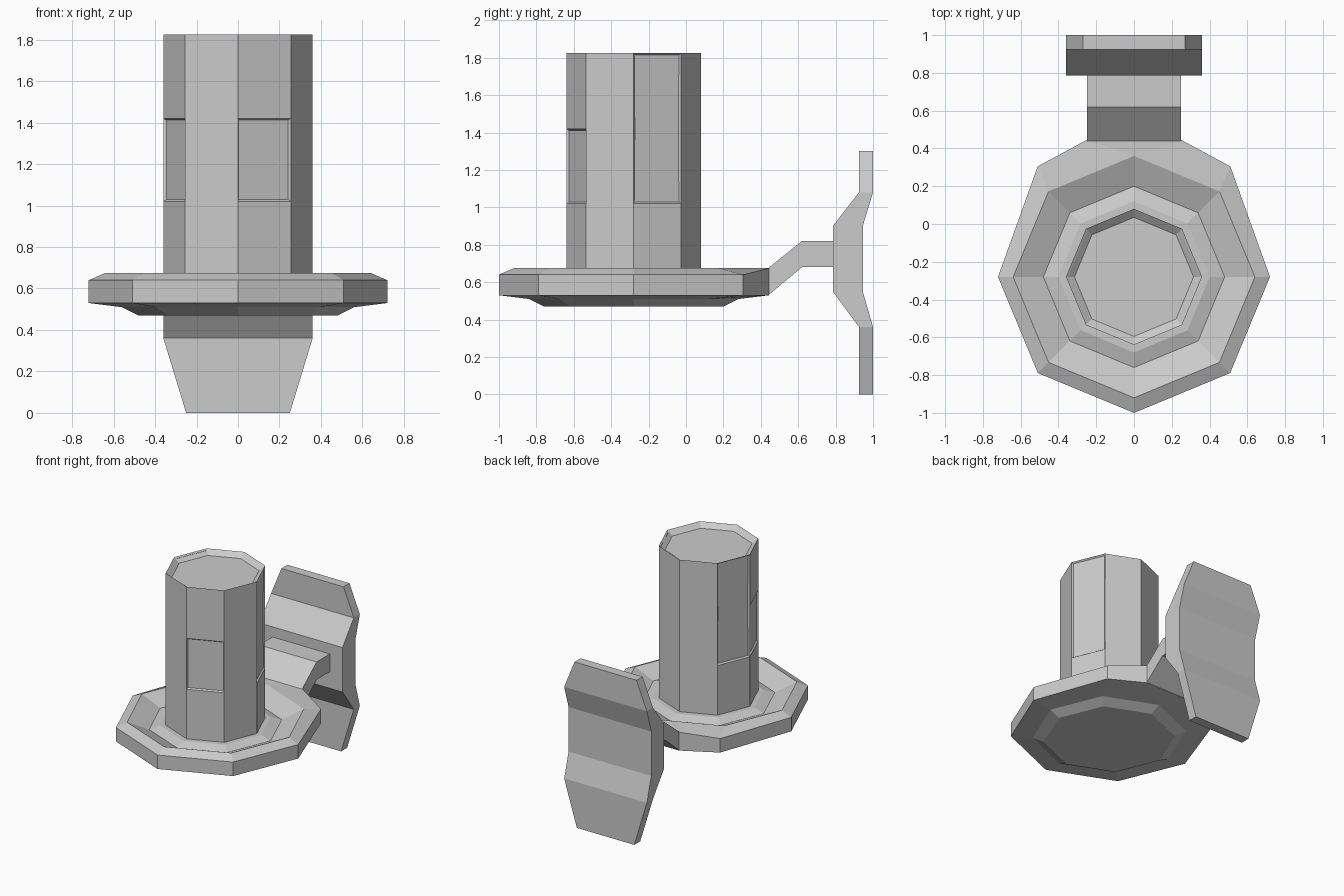
import bpy, bmesh
from math import sin, cos, pi

if "Cube" in bpy.data.objects:
    bpy.data.objects.remove(bpy.data.objects["Cube"])

CY = -0.28  # centre of dish and candle in y


def finish(bm, name):
    bmesh.ops.remove_doubles(bm, verts=bm.verts[:], dist=0.0005)
    bmesh.ops.recalc_face_normals(bm, faces=bm.faces[:])
    me = bpy.data.meshes.new(name)
    bm.to_mesh(me)
    bm.free()
    ob = bpy.data.objects.new(name, me)
    bpy.context.collection.objects.link(ob)
    return ob


def octagon(r, z):
    return [(r * cos(i * pi / 4), CY + r * sin(i * pi / 4), z) for i in range(8)]


def loft(bm, rings):
    """Skin rings of equal point count and cap both ends."""
    vs = [[bm.verts.new(p) for p in ring] for ring in rings]
    n = len(rings[0])
    walls = []
    for a, b in zip(vs, vs[1:]):
        walls.append([bm.faces.new((a[i], a[(i + 1) % n], b[(i + 1) % n], b[i]))
                      for i in range(n)])
    bm.faces.new(vs[0][::-1])
    bm.faces.new(vs[-1])
    return walls


# Dish: octagonal rings, back corner of the outer rim widened to meet the arm
def dish_ring(r, z):
    p = octagon(r, z)
    return p[:3] + [p[2]] + p[3:]


def rim_ring(z, back_z):
    p = dish_ring(0.72, z)
    p[1], p[4] = (0.51, 0.305, z), (-0.51, 0.305, z)
    p[2], p[3] = (0.25, 0.445, back_z), (-0.25, 0.445, back_z)
    return p


bm = bmesh.new()
loft(bm, [dish_ring(0.48, 0.47), dish_ring(0.56, 0.51),
          rim_ring(0.53, 0.53), rim_ring(0.64, 0.675),
          dish_ring(0.64, 0.675), dish_ring(0.48, 0.605), dish_ring(0.40, 0.63)])
finish(bm, "dish")

# Candle: octagonal column with hollowed top and shallow recesses in the sides
bm = bmesh.new()
walls = loft(bm, [octagon(0.36, 0.6), octagon(0.36, 1.02), octagon(0.36, 1.42),
                  octagon(0.36, 1.825), octagon(0.315, 1.79)])
for group in ([walls[1][6]], [walls[1][4]],
              [walls[1][0], walls[2][0]], [walls[1][3], walls[2][3]]):
    bmesh.ops.recalc_face_normals(bm, faces=bm.faces[:])
    bmesh.ops.inset_region(bm, faces=group, thickness=0.012, depth=-0.012)
finish(bm, "candle")


def extrude_profile(name, profile):
    """Profile points are (half width, y, z), mirrored across x."""
    bm = bmesh.new()
    loft(bm, [[(s * w, y, z) for w, y, z in profile] for s in (-1, 1)])
    return finish(bm, name)


# Arm joining the dish to the wall plate
extrude_profile("arm", [(0.25, y, z) for y, z in (
    (0.44, 0.53), (0.62, 0.68), (0.79, 0.68),
    (0.79, 0.82), (0.62, 0.82), (0.44, 0.675))])

# Wall plate: stepped section, tapered in width at top and bottom
sections = [(0.25, 0.925, 1.0, 0.0), (0.36, 0.925, 1.0, 0.36),
            (0.36, 0.785, 0.945, 0.55), (0.36, 0.785, 0.945, 0.90),
            (0.36, 0.925, 1.0, 1.08), (0.27, 0.925, 1.0, 1.30)]
bm = bmesh.new()
loft(bm, [[(-w, f, z), (w, f, z), (w, b, z), (-w, b, z)] for w, f, b, z in sections])
finish(bm, "wall_plate")
